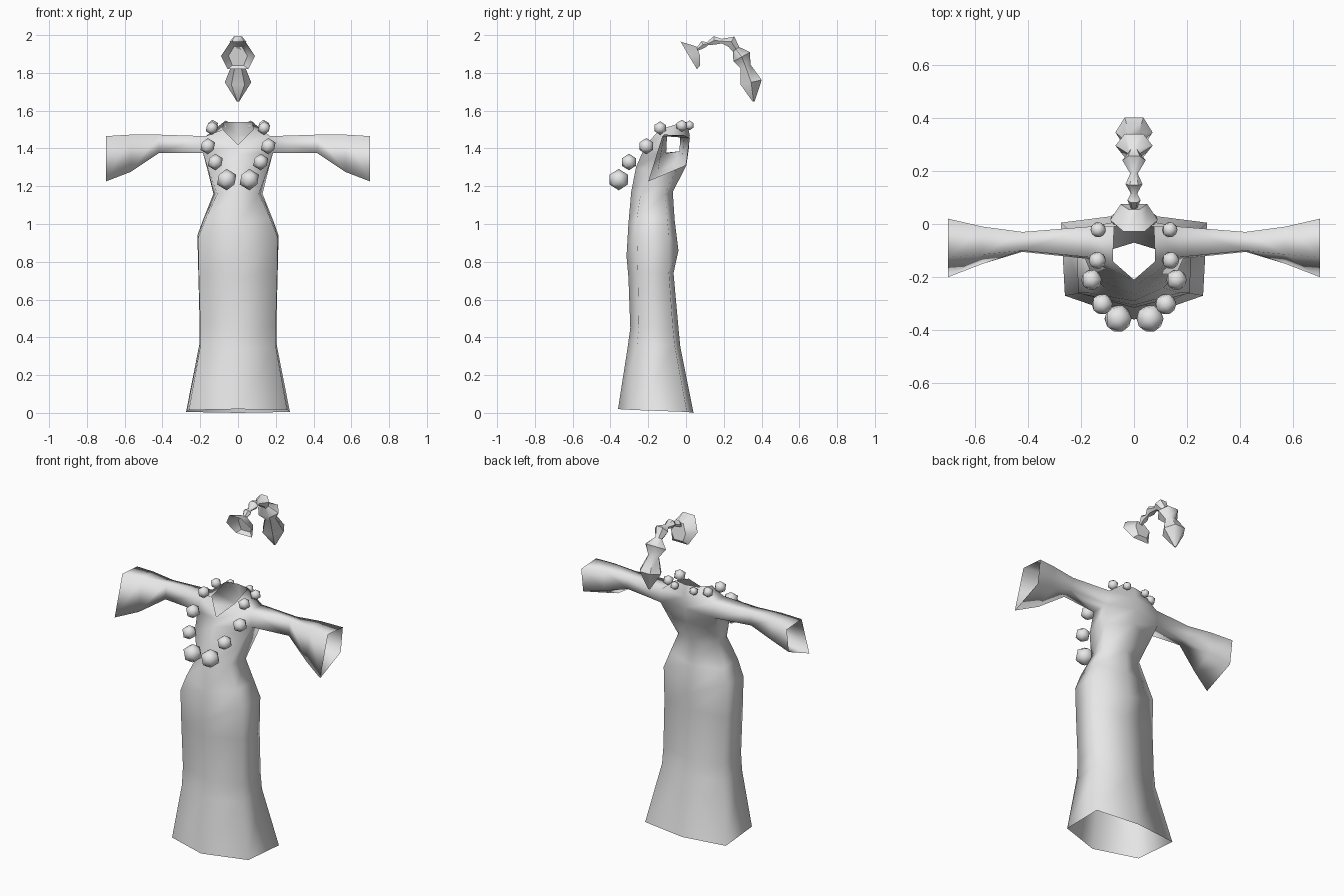
import bpy, bmesh, math
from mathutils import Vector

cube = bpy.data.objects.get("Cube")
if cube:
    bpy.data.objects.remove(cube)

grey = bpy.data.materials.new("plain_grey")
grey.use_nodes = True
grey.diffuse_color = (0.8, 0.8, 0.8, 1)
grey.node_tree.nodes["Principled BSDF"].inputs["Base Color"].default_value = (0.8, 0.8, 0.8, 1)


def finish(name, bm, angle=180):
    bmesh.ops.remove_doubles(bm, verts=bm.verts, dist=0.0005)
    bmesh.ops.recalc_face_normals(bm, faces=bm.faces)
    mesh = bpy.data.meshes.new(name)
    bm.to_mesh(mesh)
    bm.free()
    mesh.materials.append(grey)
    obj = bpy.data.objects.new(name, mesh)
    bpy.context.collection.objects.link(obj)
    bpy.ops.object.select_all(action='DESELECT')
    obj.select_set(True)
    bpy.context.view_layer.objects.active = obj
    if angle < 180:
        bpy.ops.object.shade_smooth_by_angle(angle=math.radians(angle))
    else:
        bpy.ops.object.shade_smooth()
    return obj


def loft(bm, rings, skip=()):
    """Bridge closed rings; skip holds (ring, side) faces left open."""
    rows = [[bm.verts.new(p) for p in ring] for ring in rings]
    n = len(rows[0])
    for r in range(len(rows) - 1):
        for i in range(n):
            if (r, i) not in skip:
                j = (i + 1) % n
                bm.faces.new((rows[r][i], rows[r][j], rows[r + 1][j], rows[r + 1][i]))


def six(front, front_side, back_side, back):
    """Mirrored six-sided ring; front and back are (y, z), sides (x, y, z)."""
    flip = lambda p: (-p[0], p[1], p[2])
    return [(0, *front), front_side, back_side, (0, *back), flip(back_side), flip(front_side)]


# Gown body, open at the hem, neck and armholes
ARM_FRONT_LOW, ARM_BACK_LOW = (.185, -.13, 1.375), (.185, -.015, 1.375)
ARM_FRONT_TOP, ARM_BACK_TOP = (.17, -.125, 1.465), (.17, -.01, 1.465)
body = [
    six((-.36, .02), (.26, -.27, .015), (.275, .005, .005), (.04, 0)),
    six((-.31, .34), (.20, -.26, .35), (.205, -.06, .36), (-.03, .35)),
    six((-.295, .45), (.20, -.25, .46), (.203, -.07, .46), (-.04, .45)),
    six((-.305, .72), (.208, -.255, .74), (.21, -.09, .74), (-.066, .74)),
    six((-.315, .83), (.21, -.26, .93), (.215, -.09, .94), (-.04, .86)),
    six((-.305, 1.0), (.17, -.26, 1.03), (.182, -.10, 1.03), (-.06, 1.02)),
    six((-.29, 1.17), (.11, -.24, 1.16), (.13, -.11, 1.16), (-.07, 1.17)),
    six((-.265, 1.30), (.155, -.20, 1.28), (.16, -.055, 1.28), (.002, 1.31)),
    six((-.235, 1.37), ARM_FRONT_LOW, ARM_BACK_LOW, (.015, 1.40)),
    six((-.215, 1.41), ARM_FRONT_TOP, ARM_BACK_TOP, (.02, 1.47)),
    six((-.21, 1.42), (.08, -.14, 1.50), (.075, -.01, 1.54), (.005, 1.54)),
]
bm = bmesh.new()
loft(bm, body, skip={(8, 1), (8, 4)})

# Flared four-sided sleeves joined to the armholes
sleeve = [
    (ARM_FRONT_LOW, ARM_BACK_LOW, ARM_BACK_TOP, ARM_FRONT_TOP),
    [(.42, y, z) for y, z in ((-.105, 1.375), (-.035, 1.385), (-.03, 1.465), (-.10, 1.473))],
    [(.57, y, z) for y, z in ((-.15, 1.275), (-.02, 1.34), (-.01, 1.47), (-.115, 1.473))],
    [(.70, y, z) for y, z in ((-.20, 1.225), (0, 1.31), (.02, 1.455), (-.125, 1.465))],
]
for side in (1, -1):
    loft(bm, [[(side * x, y, z) for x, y, z in ring] for ring in sleeve])
finish("gown", bm)

# Necklace beads: x, y, z, radius, mirrored left and right
beads = [
    (.065, .018, 1.522, .026), (.135, -.022, 1.52, .032), (.138, -.137, 1.508, .036),
    (.16, -.21, 1.412, .043), (.12, -.302, 1.328, .044), (.06, -.356, 1.235, .057),
]
for number, (x, y, z, radius) in enumerate(beads, 1):
    for side, word in ((1, "left"), (-1, "right")):
        bm = bmesh.new()
        bmesh.ops.create_icosphere(bm, subdivisions=1, radius=radius)
        bmesh.ops.translate(bm, verts=bm.verts, vec=(side * x, y, z))
        finish(f"{word}_bead_{number}", bm)

# Hair cap: an open shallow dish tapering into the braid
bm = bmesh.new()
rim = [(.04, -.028, 1.965), (.09, .015, 1.89), (.055, .058, 1.82)]
inner = [(.02, .055, 1.94), (.05, .075, 1.89), (.03, .075, 1.84)]
mirror = lambda pts: pts + [(-x, y, z) for x, y, z in reversed(pts)]
loft(bm, [mirror(rim), mirror(inner)])
bm.faces.new([bm.verts.new(p) for p in mirror(inner)])
finish("hair_cap", bm, 50)

# Braid: hexagonal rings swelling and narrowing along an arc (y, z, half width, depth)
path = [
    (.06, 1.925, .012, .010), (.09, 1.95, .025, .022), (.115, 1.955, .012, .010),
    (.15, 1.972, .032, .026), (.19, 1.968, .014, .014), (.24, 1.965, .044, .036),
    (.265, 1.925, .022, .024), (.295, 1.885, .07, .058), (.315, 1.835, .036, .032),
    (.345, 1.75, .07, .066), (.358, 1.648, .006, .006),
]
bm = bmesh.new()
rings = []
for i, (y, z, wide, deep) in enumerate(path):
    a, b = path[max(i - 1, 0)], path[min(i + 1, len(path) - 1)]
    along = Vector((0, b[0] - a[0], b[1] - a[1])).normalized()
    across = along.cross(Vector((1, 0, 0)))
    centre = Vector((0, y, z))
    rings.append([centre + Vector((wide * math.cos(t), 0, 0)) + across * deep * math.sin(t)
                  for t in (math.tau * k / 6 for k in range(6))])
loft(bm, rings)
finish("braid", bm, 50)
